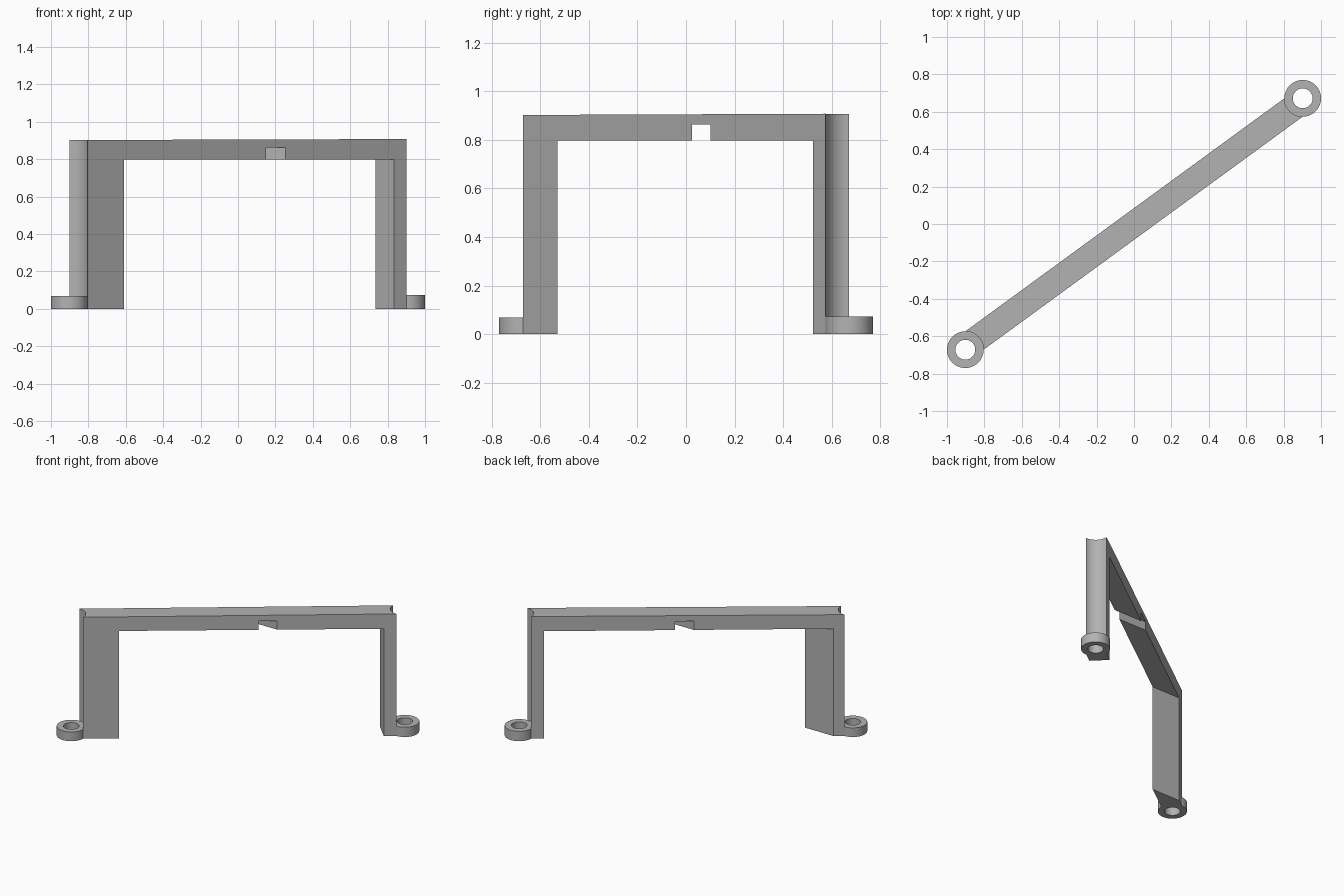
import bpy, bmesh, math

if "Cube" in bpy.data.objects:
    bpy.data.objects.remove(bpy.data.objects["Cube"])

CX, CY = 0.902, 0.672      # foot ring centres at +/-(CX, CY)
R_OUT, R_IN = 0.098, 0.053
SEG = 64

grey = bpy.data.materials.new("light grey")
grey.diffuse_color = (0.45, 0.45, 0.45, 1)
grey.use_nodes = True
grey.node_tree.nodes["Principled BSDF"].inputs["Base Color"].default_value = grey.diffuse_color


def finish(name, bm):
    bmesh.ops.recalc_face_normals(bm, faces=bm.faces)
    mesh = bpy.data.meshes.new(name)
    bm.to_mesh(mesh)
    bm.free()
    mesh.materials.append(grey)
    obj = bpy.data.objects.new(name, mesh)
    bpy.context.collection.objects.link(obj)
    return obj


def prism(name, outline, z0, z1, slope=0.0):
    """Extrude a plan outline upward; slope tilts the top along x."""
    bm = bmesh.new()
    low = [bm.verts.new((x, y, z0)) for x, y in outline]
    high = [bm.verts.new((x, y, z1 + slope * x)) for x, y in outline]
    bm.faces.new(low)
    bm.faces.new(high)
    n = len(outline)
    for i in range(n):
        j = (i + 1) % n
        bm.faces.new((low[i], low[j], high[j], high[i]))
    return finish(name, bm)


def arc(cx, cy, r, a0, a1, n):
    angles = [math.radians(a0 + (a1 - a0) * i / n) for i in range(n + 1)]
    return [(cx + r * math.cos(a), cy + r * math.sin(a)) for a in angles]


def smooth(obj):
    bpy.ops.object.select_all(action='DESELECT')
    obj.select_set(True)
    bpy.context.view_layer.objects.active = obj
    bpy.ops.object.shade_smooth_by_angle(angle=math.radians(30))


def cut(obj, cutter):
    mod = obj.modifiers.new("cut", 'BOOLEAN')
    mod.operation = 'DIFFERENCE'
    mod.solver = 'EXACT'
    mod.object = cutter
    bpy.context.view_layer.objects.active = obj
    bpy.ops.object.modifier_apply(modifier=mod.name)
    bpy.data.objects.remove(cutter)


# Diagonal bridge: beam and both legs, with hollowed round ends
plan = (arc(-CX, -CY, R_OUT, 90, 0, SEG // 4)
        + arc(CX, CY, R_OUT, 270, 180, SEG // 4))
bridge = prism("bridge", plan, 0.0, 0.905, 0.003)

# Opening between the legs, square to y on one side and slanted on the other
cut(bridge, prism("opening_cutter",
                  [(-1.2, -0.53), (1.0, -0.53), (1.0, 0.357),
                   (0.5, 0.857), (-1.2, 0.857)], -0.2, 0.798))

# Small notch under the beam
cut(bridge, prism("notch_cutter",
                  [(-0.3, 0.025), (0.6, 0.025), (0.6, 0.1), (-0.3, 0.1)],
                  0.7, 0.863))
smooth(bridge)

# Screw rings at the feet
for name, s, h in (("left_foot_ring", -1, 0.068), ("right_foot_ring", 1, 0.073)):
    bm = bmesh.new()
    loops = []
    for r, z in ((R_OUT, 0), (R_OUT, h), (R_IN, h), (R_IN, 0)):
        pts = arc(s * CX, s * CY, r, 0, 360, SEG)[:-1]
        loops.append([bm.verts.new((x, y, z)) for x, y in pts])
    for k in range(4):
        a, b = loops[k], loops[(k + 1) % 4]
        for i in range(SEG):
            j = (i + 1) % SEG
            bm.faces.new((a[i], a[j], b[j], b[i]))
    smooth(finish(name, bm))
